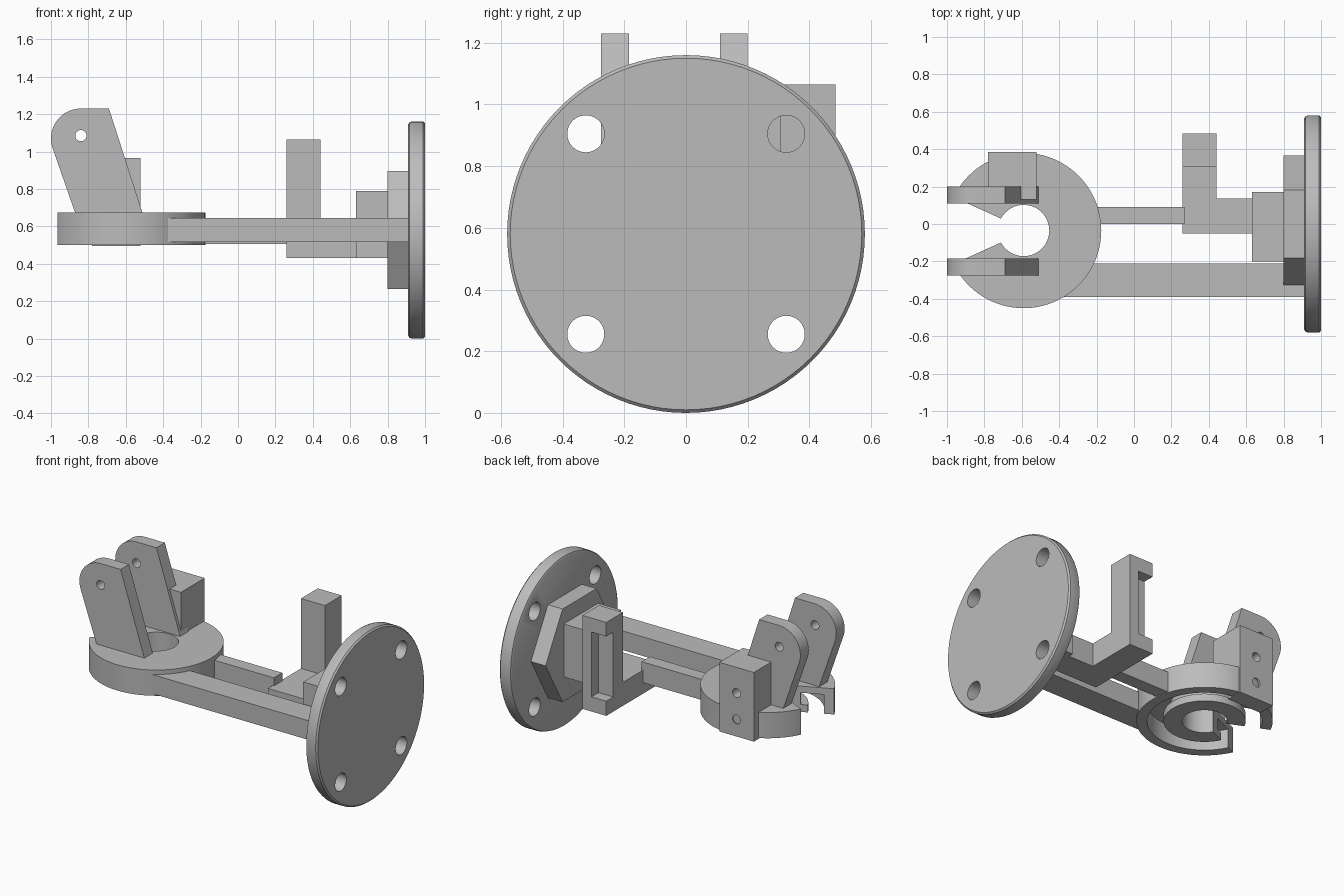
import bpy, bmesh, math
from mathutils import Matrix, Vector

cube = bpy.data.objects.get("Cube")
if cube:
    bpy.data.objects.remove(cube, do_unlink=True)

grey = bpy.data.materials.new("plain grey")
grey.use_nodes = True
grey.diffuse_color = (0.5, 0.5, 0.5, 1)
grey.node_tree.nodes["Principled BSDF"].inputs["Base Color"].default_value = (0.5, 0.5, 0.5, 1)


def finish(name, bm):
    bmesh.ops.remove_doubles(bm, verts=bm.verts, dist=1e-5)
    bmesh.ops.recalc_face_normals(bm, faces=bm.faces)
    mesh = bpy.data.meshes.new(name)
    bm.to_mesh(mesh)
    bm.free()
    mesh.materials.append(grey)
    obj = bpy.data.objects.new(name, mesh)
    bpy.context.collection.objects.link(obj)
    return obj


def prism(name, points, axis, lo, hi):
    """Extrude a 2D outline along y (points are x, z), z (x, y) or x (y, z)."""
    place = {"x": lambda a, b: (lo, a, b), "y": lambda a, b: (a, lo, b),
             "z": lambda a, b: (a, b, lo)}[axis]
    bm = bmesh.new()
    face = bm.faces.new([bm.verts.new(place(a, b)) for a, b in points])
    ext = bmesh.ops.extrude_face_region(bm, geom=[face])
    step = Vector([(hi - lo) * (axis == k) for k in "xyz"])
    bmesh.ops.translate(bm, vec=step, verts=[v for v in ext["geom"] if isinstance(v, bmesh.types.BMVert)])
    return finish(name, bm)


def box(name, x, y, z):
    return prism(name, [(x[0], y[0]), (x[1], y[0]), (x[1], y[1]), (x[0], y[1])], "z", *z)


def lathe(name, profile, matrix, steps=96):
    """Spin a closed (radius, height) outline about the local z axis."""
    bm = bmesh.new()
    verts = [bm.verts.new((r, 0, h)) for r, h in profile]
    edges = [bm.edges.new((verts[i - 1], verts[i])) for i in range(len(verts))
             if profile[i - 1][0] or profile[i][0]]
    bmesh.ops.spin(bm, geom=verts + edges, cent=(0, 0, 0), axis=(0, 0, 1),
                   angle=math.tau, steps=steps, use_merge=False)
    bm.transform(matrix)
    return finish(name, bm)


def disc(cx, cy, r, n):
    return [(cx + r * math.cos(math.tau * i / n), cy + r * math.sin(math.tau * i / n)) for i in range(n)]


def cut(obj, cutters):
    for c in cutters:
        c.hide_render = True
        mod = obj.modifiers.new("cut", "BOOLEAN")
        mod.operation = "DIFFERENCE"
        mod.solver = "EXACT"
        mod.object = c
    bpy.context.view_layer.update()
    old = obj.data
    new = bpy.data.meshes.new_from_object(obj.evaluated_get(bpy.context.evaluated_depsgraph_get()))
    obj.modifiers.clear()
    obj.data = new
    bpy.data.meshes.remove(old)
    for c in cutters:
        bpy.data.objects.remove(c, do_unlink=True)


def smooth(obj):
    bpy.ops.object.select_all(action="DESELECT")
    obj.select_set(True)
    bpy.context.view_layer.objects.active = obj
    bpy.ops.object.shade_smooth_by_angle(angle=math.radians(30))


MID = 0.58  # height of the flange axis

# Mounting flange with softened rims and four bolt holes
flange = lathe("mounting_flange",
               [(0, 0.91), (0.563, 0.91), (0.575, 0.916), (0.58, 0.928),
                (0.58, 0.99), (0.57, 1.0), (0, 1.0)],
               Matrix.Translation((0, 0, MID)) @ Matrix.Rotation(math.pi / 2, 4, "Y"))
cut(flange, [prism("bolt_hole_cutter", disc(sy * 0.325, MID + sz * 0.325, 0.06, 48), "x", 0.8, 1.1)
             for sy in (-1, 1) for sz in (-1, 1)])
smooth(flange)

# Hexagonal boss and square block behind the flange
prism("hexagon_boss", disc(0, MID, 0.365, 6), "x", 0.80, 0.915)
box("square_block", (0.63, 0.80), (-0.20, 0.17), (0.43, 0.79))

# Angled bracket with a notched upright
box("bracket_base", (0.26, 0.63), (-0.05, 0.135), (0.43, 0.59))
box("bracket_foot", (0.26, 0.44), (0.135, 0.305), (0.43, 0.59))
upright = box("bracket_upright", (0.26, 0.44), (0.305, 0.485), (0.43, 1.065))
cut(upright, [box("notch_cutter", (0.2, 0.37), (0.41, 0.6), (0.53, 0.97))])

# Two arms joining the flange end to the round head
prism("front_arm", [(-0.375, -0.39), (0.92, -0.39), (0.92, -0.21), (-0.24, -0.21)], "z", 0.515, 0.645)
box("back_arm", (-0.21, 0.27), (0.0, 0.09), (0.505, 0.645))

# Round head: hollow underside, spool-shaped hub, wedge-shaped mouth
HX, HY = -0.59, -0.035
head = lathe("round_head",
             [(0.137, 0.50), (0.25, 0.50), (0.25, 0.55), (0.205, 0.55), (0.205, 0.63),
              (0.35, 0.63), (0.35, 0.50), (0.415, 0.50), (0.415, 0.675), (0.137, 0.675)],
             Matrix.Translation((HX, HY, 0)))
cut(head, [prism("mouth_cutter", [(-0.57, HY), (-1.1, HY + 0.24), (-1.1, HY - 0.24)], "z", 0.4, 0.8)])
smooth(head)

# Pair of leaning lugs with pin holes
arc = [(-0.84 + 0.16 * math.cos(a), 1.07 + 0.16 * math.sin(a))
       for a in (math.radians(90 + 108 * i / 20) for i in range(21))]
outline = [(-0.51, 0.67), (-0.69, 1.23)] + arc + [(-0.87, 0.67)]
for name, lo, hi in (("front_lug", -0.275, -0.185), ("back_lug", 0.11, 0.20)):
    lug = prism(name, outline, "y", lo, hi)
    cut(lug, [prism("pin_cutter", disc(-0.84, 1.085, 0.03, 32), "y", lo - 0.1, hi + 0.1)])
    smooth(lug)

# Rear block with two screw holes, standing on and behind the head
side = [(0.13, 0.67), (0.27, 0.67), (0.27, 0.495), (0.385, 0.495), (0.385, 0.965), (0.13, 0.965)]
block = prism("rear_block", side, "x", -0.78, -0.52)
cut(block, [prism("screw_cutter", disc(-0.65, z, 0.03, 32), "y", 0.22, 0.5) for z in (0.61, 0.79)])
smooth(block)
